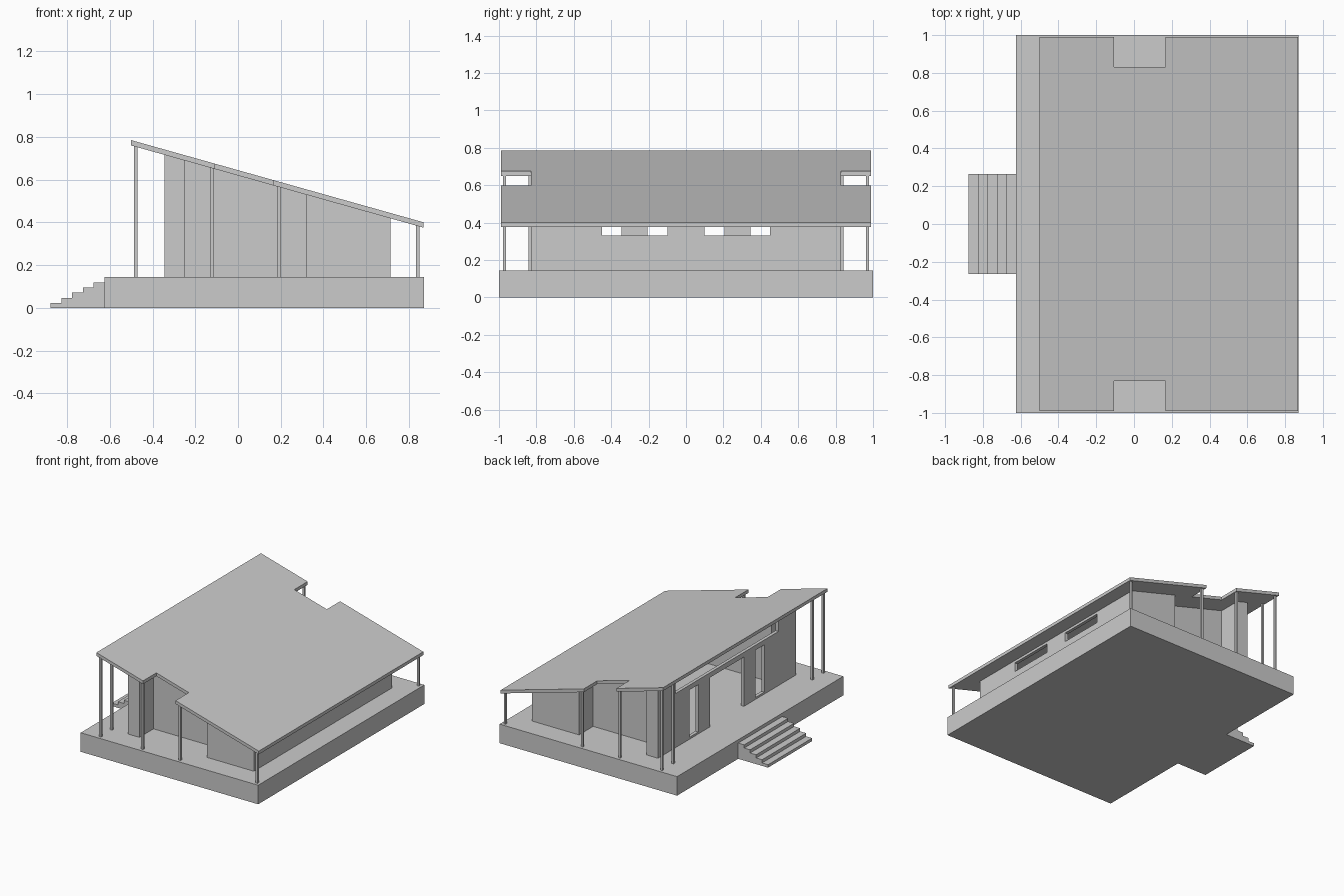
import bpy, bmesh

if "Cube" in bpy.data.objects:
    bpy.data.objects.remove(bpy.data.objects["Cube"])

DECK = 0.145


def under(x):
    """Height of the sloping roof's underside at x."""
    return 0.76 - 0.281 * (x + 0.5)


def finish(name, bm):
    bmesh.ops.recalc_face_normals(bm, faces=bm.faces)
    me = bpy.data.meshes.new(name)
    bm.to_mesh(me)
    bm.free()
    ob = bpy.data.objects.new(name, me)
    bpy.context.collection.objects.link(ob)
    return ob


def prism(name, plan, bottom, top):
    """Vertical prism over a plan outline; bottom and top are height functions of x."""
    bm = bmesh.new()
    lo = [bm.verts.new((x, y, bottom(x))) for x, y in plan]
    hi = [bm.verts.new((x, y, top(x))) for x, y in plan]
    bm.faces.new(lo)
    bm.faces.new(hi)
    n = len(plan)
    for i in range(n):
        j = (i + 1) % n
        bm.faces.new((lo[i], lo[j], hi[j], hi[i]))
    return finish(name, bm)


def box(name, x0, x1, y0, y1, z0, top):
    t = top if callable(top) else (lambda x: top)
    return prism(name, [(x0, y0), (x1, y0), (x1, y1), (x0, y1)], lambda x: z0, t)


def mirror_plan(half):
    return half + [(x, -y) for x, y in reversed(half)]


# Raised deck
box("deck", -0.625, 0.87, -1, 1, 0, DECK)

# Stairs: stepped side profile pushed across y
profile = [(-0.625, 0)]
x, z = -0.877, 0.0
for i in range(5):
    profile += [(x, z), (x, 0.0225 + 0.0243 * i)]
    x, z = x + 0.0504, 0.0225 + 0.0243 * i
profile.append((-0.625, z))
bm = bmesh.new()
face = bm.faces.new([bm.verts.new((px, -0.265, pz)) for px, pz in profile])
ext = bmesh.ops.extrude_face_region(bm, geom=[face])
bmesh.ops.translate(bm, vec=(0, 0.53, 0),
                    verts=[v for v in ext["geom"] if isinstance(v, bmesh.types.BMVert)])
finish("front_steps", bm)

# Sloping roof with a notch over each side porch
roof_half = [(-0.5, -0.99), (-0.107, -0.99), (-0.107, -0.83),
             (0.167, -0.83), (0.167, -0.99), (0.868, -0.99)]
prism("roof", mirror_plan(roof_half), under, lambda x: under(x) + 0.025)

# House walls: hollow H-shaped plan reaching up to the roof
T = 0.025
outer = mirror_plan([(-0.345, -0.83), (-0.25, -0.83), (-0.25, -0.66),
                     (0.32, -0.66), (0.32, -0.83), (0.715, -0.83)])
inner = mirror_plan([(-0.345 + T, -0.83 + T), (-0.25 - T, -0.83 + T), (-0.25 - T, -0.66 + T),
                     (0.32 + T, -0.66 + T), (0.32 + T, -0.83 + T), (0.715 - T, -0.83 + T)])
bm = bmesh.new()
loops = [[bm.verts.new((x, y, h(x))) for x, y in plan]
         for plan, h in ((outer, lambda x: DECK), (outer, under),
                         (inner, under), (inner, lambda x: DECK))]
for k in range(4):
    a, b = loops[k], loops[(k + 1) % 4]
    for i in range(12):
        j = (i + 1) % 12
        bm.faces.new((a[i], a[j], b[j], b[i]))
walls = finish("house_walls", bm)

# Openings: (x centre, y0, y1, z0, z1)
FRONT, BACK = -0.333, 0.703
openings = [(FRONT, -0.205, 0.205, 0.10, 0.52),
            (FRONT, -0.62, 0.62, 0.557, 0.69)]
for s in (-1, 1):
    openings.append((FRONT, *sorted((s * 0.345, s * 0.45)), 0.16, 0.52))
    openings.append((BACK, *sorted((s * 0.10, s * 0.45)), 0.33, 0.40))
for n, (cx, y0, y1, z0, z1) in enumerate(openings):
    cutter = box(f"opening_cutter_{n}", cx - 0.04, cx + 0.04, y0, y1, z0, z1)
    cutter.hide_render = True
    cutter.hide_viewport = True
    cutter.display_type = 'WIRE'
    mod = walls.modifiers.new("opening", 'BOOLEAN')
    mod.operation = 'DIFFERENCE'
    mod.solver = 'EXACT'
    mod.object = cutter

# Slim veranda posts on both sides
W = 0.008
for s in (-1, 1):
    for k, (px, py) in enumerate([(-0.478, 0.97), (-0.478, 0.835), (-0.123, 0.97),
                                  (0.192, 0.97), (0.842, 0.97)]):
        box(f"post_{'left' if s < 0 else 'right'}_{k}", px - W, px + W,
            s * py - W, s * py + W, DECK, under)
